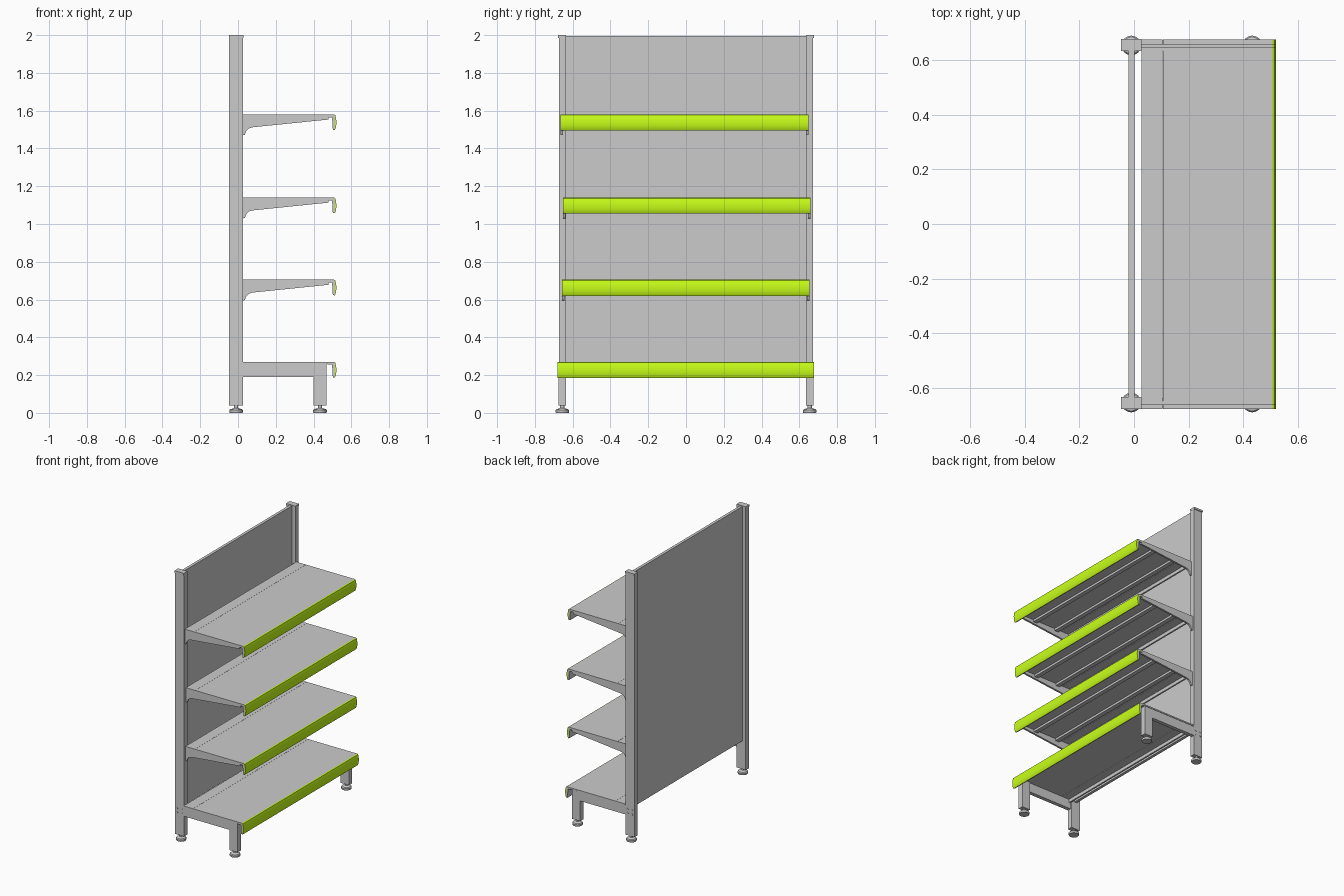
import bpy, bmesh, math

if "Cube" in bpy.data.objects:
    bpy.data.objects.remove(bpy.data.objects["Cube"])

lime = bpy.data.materials.new("lime")
lime.diffuse_color = (0.58, 1.0, 0.01, 1)
lime.use_nodes = True
lime.node_tree.nodes["Principled BSDF"].inputs["Base Color"].default_value = lime.diffuse_color


def finish(name, bm, mat=None, smooth=False):
    bmesh.ops.recalc_face_normals(bm, faces=bm.faces)
    me = bpy.data.meshes.new(name)
    bm.to_mesh(me)
    bm.free()
    ob = bpy.data.objects.new(name, me)
    bpy.context.collection.objects.link(ob)
    if mat:
        me.materials.append(mat)
    if smooth:
        bpy.ops.object.select_all(action='DESELECT')
        bpy.context.view_layer.objects.active = ob
        ob.select_set(True)
        bpy.ops.object.shade_smooth_by_angle(angle=math.radians(35))
    return ob


def box(name, x, y, z):
    bm = bmesh.new()
    bmesh.ops.create_cube(bm, size=1)
    for v in bm.verts:
        v.co = [lim[0] if c < 0 else lim[1] for c, lim in zip(v.co, (x, y, z))]
    return finish(name, bm)


def extrude_y(name, pts, y0, y1, z=0, mat=None, smooth=False):
    """Closed (x, z) profile extruded along y."""
    bm = bmesh.new()
    f = bm.faces.new([bm.verts.new((px, y0, pz + z)) for px, pz in pts])
    ext = bmesh.ops.extrude_face_region(bm, geom=[f])["geom"]
    bmesh.ops.translate(bm, vec=(0, y1 - y0, 0),
                        verts=[v for v in ext if isinstance(v, bmesh.types.BMVert)])
    return finish(name, bm, mat, smooth)


def lathe(name, pts, x, y, steps=24):
    """(radius, z) profile turned around a vertical axis."""
    bm = bmesh.new()
    vs = [bm.verts.new((r, 0, z)) for r, z in pts]
    es = [bm.edges.new(p) for p in zip(vs, vs[1:])]
    bmesh.ops.spin(bm, geom=vs + es, cent=(0, 0, 0), axis=(0, 0, 1),
                   angle=math.tau, steps=steps)
    bmesh.ops.remove_doubles(bm, verts=bm.verts, dist=1e-5)
    bmesh.ops.translate(bm, verts=bm.verts, vec=(x, y, 0))
    return finish(name, bm, smooth=True)


# Profiles, heights measured down from the shelf top
BRACKET = [(0.027, -0.004), (0.027, -0.11), (0.036, -0.108), (0.044, -0.088),
           (0.057, -0.074), (0.077, -0.068), (0.478, -0.027), (0.478, -0.004)]
LIP = [(0.475, 0), (0.475, -0.015), (0.498, -0.015), (0.502, -0.082), (0.511, -0.082),
       (0.514, -0.06), (0.515, -0.035), (0.513, -0.012), (0.508, 0)]
STRIP = [(0.508, 0), (0.515, -0.004), (0.519, -0.02), (0.521, -0.038), (0.520, -0.058),
         (0.517, -0.074), (0.511, -0.085), (0.508, -0.08), (0.511, -0.035)]
FOOT = [(0, 0), (0.034, 0), (0.036, 0.004), (0.036, 0.014), (0.031, 0.020),
        (0.018, 0.023), (0.011, 0.026), (0.011, 0.045), (0, 0.045)]


def shelf(prefix, y0, y1, z):
    # deck in two pieces with a rear flange, front lip and coloured edge strip
    box(prefix + "_rear_deck", (0.027, 0.105), (y0, y1), (z - 0.01, z))
    box(prefix + "_deck", (0.106, 0.476), (y0, y1), (z - 0.01, z))
    box(prefix + "_rear_flange", (0.030, 0.042), (y0 + 0.014, y1 - 0.014), (z - 0.035, z - 0.01))
    extrude_y(prefix + "_front_lip", LIP, y0, y1, z)
    extrude_y(prefix + "_edge_strip", STRIP, y0, y1, z, lime, True)


# Upper shelves with side brackets and stiffening ribs
for i, (z, shift) in enumerate([(0.705, -0.001), (1.14, 0.004), (1.58, -0.008)], 1):
    name = f"shelf_{i}"
    y0, y1 = shift - 0.656, shift + 0.656
    shelf(name, y0, y1, z)
    extrude_y(name + "_bracket_front", BRACKET, y0, y0 + 0.014, z)
    extrude_y(name + "_bracket_back", BRACKET, y1 - 0.014, y1, z)
    for j, x in enumerate((0.15, 0.34), 1):
        box(f"{name}_rib_{j}", (x - 0.016, x + 0.016), (y0 + 0.014, y1 - 0.014),
            (z - 0.026, z - 0.01))

# Base shelf
shelf("base_shelf", -0.679, 0.677, 0.27)

# Back panel
box("back_panel", (-0.02, 0.001), (-0.64, 0.64), (0.25, 1.995))

# End frames: posts, caps, base beams, legs, feet and bolts
for side, s in (("front", -1), ("back", 1)):
    def span(a, b):
        return tuple(sorted((s * a, s * b)))
    box(f"post_{side}", (-0.047, 0.027), span(0.635, 0.673), (0.04, 1.99))
    box(f"post_cap_{side}", (-0.048, 0.028), span(0.634, 0.678), (1.985, 2.0))
    box(f"base_beam_{side}", (0.025, 0.468), span(0.645, 0.673), (0.19, 0.262))
    box(f"leg_{side}", (0.40, 0.468), span(0.635, 0.674), (0.04, 0.258))
    for part, x in (("rear", -0.01), ("fore", 0.434)):
        lathe(f"foot_{part}_{side}", FOOT, x, s * 0.655)
    for k, (x, z) in enumerate([(-0.03, 0.205), (0.01, 0.205), (-0.03, 0.235), (0.01, 0.235)]):
        bolt = lathe(f"bolt_{side}_{k}", [(0, 0), (0.006, 0), (0.006, 0.004), (0, 0.004)], 0, 0, 12)
        bolt.rotation_euler.x = -s * math.pi / 2
        bolt.location = (x, s * 0.672, z)
